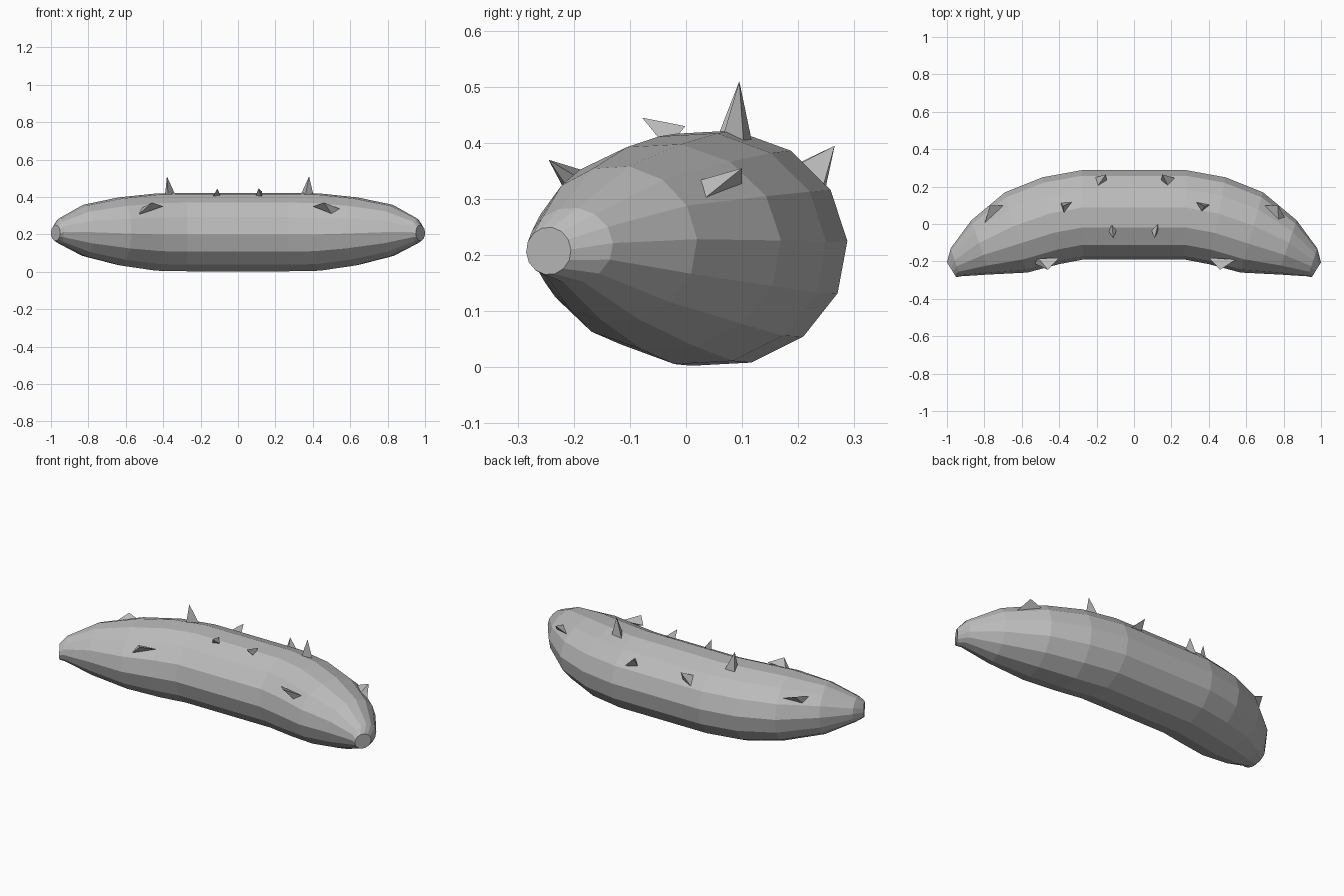
import bpy
import bmesh
import math
from mathutils import Vector

old = bpy.data.objects.get("Cube")
if old:
    bpy.data.objects.remove(old, do_unlink=True)

# One flat grey for everything
GREY = (0.5, 0.5, 0.5, 1)
grey = bpy.data.materials.new("grey_skin")
grey.use_nodes = True
grey.diffuse_color = GREY
grey.node_tree.nodes["Principled BSDF"].inputs["Base Color"].default_value = GREY


def add_object(name, bm):
    bmesh.ops.recalc_face_normals(bm, faces=bm.faces)
    mesh = bpy.data.meshes.new(name)
    bm.to_mesh(mesh)
    bm.free()
    mesh.materials.append(grey)
    ob = bpy.data.objects.new(name, mesh)
    bpy.context.collection.objects.link(ob)
    return ob


# Curved body: rings as (front x, front y, back x, back y, bottom, top)
SIDES = 14
HALF = [
    (0.27, -0.19, 0.28, 0.288, 0.0, 0.425),
    (0.40, -0.215, 0.49, 0.25, 0.003, 0.42),
    (0.57, -0.26, 0.69, 0.17, 0.03, 0.40),
    (0.77, -0.27, 0.87, 0.02, 0.08, 0.36),
    (0.93, -0.28, 0.98, -0.13, 0.15, 0.285),
    (0.95, -0.285, 1.0, -0.205, 0.165, 0.25),
]
mirrored = [(-r[0], r[1], -r[2]) + r[3:] for r in reversed(HALF)]

bm = bmesh.new()
rings = []
for fx, fy, bx, by, low, high in mirrored + HALF:
    front, back = Vector((fx, fy, 0)), Vector((bx, by, 0))
    ring = []
    for i in range(SIDES):
        a = 2 * math.pi * i / SIDES + 0.06
        p = front.lerp(back, 0.5 + 0.5 * math.cos(a))
        p.z = (low + high) / 2 + (high - low) / 2 * math.sin(a)
        ring.append(bm.verts.new(p))
    rings.append(ring)
for r, s in zip(rings, rings[1:]):
    for i in range(SIDES):
        j = (i + 1) % SIDES
        bm.faces.new((r[i], r[j], s[j], s[i]))
bm.faces.new(rings[0])
bm.faces.new(rings[-1])
add_object("body", bm)


# Three-sided thorns, a little stretched sideways at the base
def thorn(name, base, tip, along, across):
    base, tip, along = Vector(base), Vector(tip), Vector(along)
    side = (tip - base).cross(along).normalized() * across
    bm = bmesh.new()
    corners = [bm.verts.new(p) for p in (base - along, base + along + side, base + along * 0.5 - side)]
    point = bm.verts.new(tip)
    bm.faces.new(corners)
    for i in range(3):
        bm.faces.new((corners[i], corners[(i + 1) % 3], point))
    add_object(name, bm)


THORNS = {
    "tall_thorn": ((0.36, 0.098, 0.40), (0.38, 0.095, 0.51), (0.03, -0.02, 0), 0.03),
    "back_thorn": ((0.18, 0.225, 0.34), (0.15, 0.265, 0.395), (0.035, -0.01, 0), 0.035),
    "top_thorn": ((0.115, -0.025, 0.41), (0.11, -0.078, 0.445), (0.02, 0.01, 0), 0.025),
    "front_thorn": ((0.47, -0.19, 0.335), (0.46, -0.245, 0.37), (0.07, -0.01, -0.015), 0.02),
    "end_thorn": ((0.75, 0.05, 0.315), (0.77, 0.10, 0.355), (0.06, -0.05, -0.01), 0.025),
}
for name, (base, tip, along, across) in THORNS.items():
    for label, s in (("left", 1), ("right", -1)):
        flip = lambda v: (v[0] * s, v[1], v[2])
        thorn(label + "_" + name, flip(base), flip(tip), flip(along), across)
